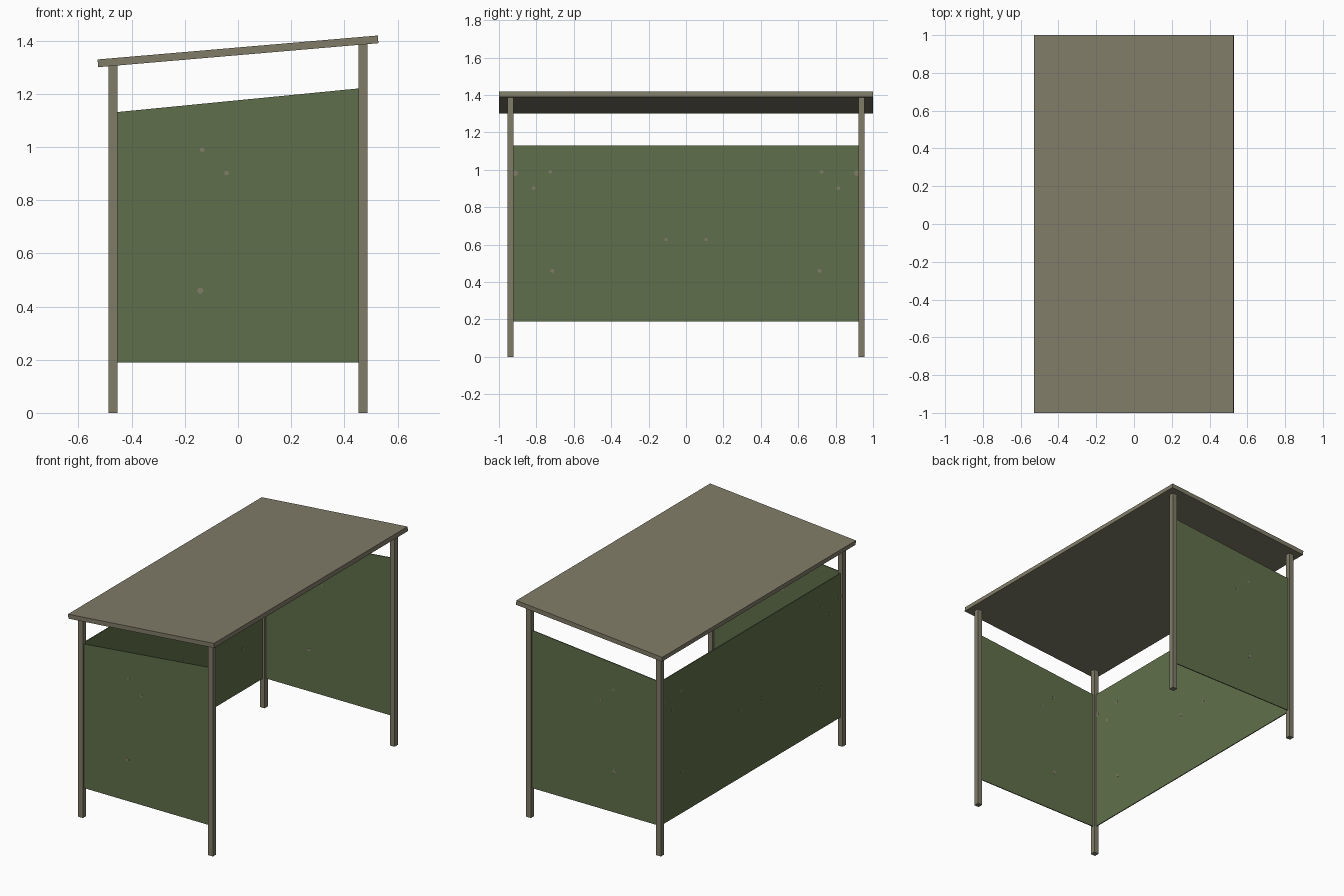
import bpy, bmesh, math

if "Cube" in bpy.data.objects:
    bpy.data.objects.remove(bpy.data.objects["Cube"])

def material(name, rgb):
    m = bpy.data.materials.new(name)
    m.diffuse_color = (*rgb, 1)
    m.use_nodes = True
    m.node_tree.nodes["Principled BSDF"].inputs["Base Color"].default_value = m.diffuse_color
    return m

WOOD = material("weathered tan", (0.218, 0.204, 0.140))
GREEN = material("olive green", (0.117, 0.159, 0.069))

SLOPE = 0.09 / 1.052
PX, PY, POST = 0.47, 0.938, 0.034   # post centres and width

def prism(name, pts, axis, lo, hi, mat):
    """Extrude a 2D outline; axis 'y' takes (x, z) points, axis 'x' takes (y, z)."""
    bm = bmesh.new()
    put = (lambda a, b, d: (a, d, b)) if axis == 'y' else (lambda a, b, d: (d, a, b))
    low = [bm.verts.new(put(a, b, lo)) for a, b in pts]
    high = [bm.verts.new(put(a, b, hi)) for a, b in pts]
    bm.faces.new(low)
    bm.faces.new(high[::-1])
    n = len(pts)
    for i in range(n):
        j = (i + 1) % n
        bm.faces.new((low[j], low[i], high[i], high[j]))
    bmesh.ops.recalc_face_normals(bm, faces=bm.faces)
    me = bpy.data.meshes.new(name)
    bm.to_mesh(me)
    bm.free()
    me.materials.append(mat)
    ob = bpy.data.objects.new(name, me)
    bpy.context.collection.objects.link(ob)
    return ob

def ring(a, b, r, n=8):
    return [(a + r * math.cos(2 * math.pi * i / n), b + r * math.sin(2 * math.pi * i / n)) for i in range(n)]

# sloped roof slab, ends square to the slope
c, s = math.cos(math.atan(SLOPE)), math.sin(math.atan(SLOPE))
outline = [(u * c - v * s, 1.36 + u * s + v * c)
           for u, v in ((-0.529, -0.0145), (0.529, -0.0145), (0.529, 0.0145), (-0.529, 0.0145))]
prism("roof", outline, 'y', -1, 1, WOOD)

# four posts, tops cut to meet the roof
def under_roof(x):
    return 1.346 + SLOPE * x

for sx, xn in ((-1, "left"), (1, "right")):
    for sy, yn in ((-1, "front"), (1, "back")):
        a, b = sx * PX - POST / 2, sx * PX + POST / 2
        prism(f"{yn}_{xn}_post", [(a, 0), (b, 0), (b, under_roof(b)), (a, under_roof(a))],
              'y', sy * PY - POST / 2, sy * PY + POST / 2, WOOD)

# end panels with sloped tops, and their small fixings
T = 0.003
for sy, yn in ((-1, "front"), (1, "back")):
    prism(f"{yn}_panel", [(-PX, 0.19), (PX, 0.19), (PX, 1.222), (-PX, 1.13)],
          'y', sy * PY - T, sy * PY + T, GREEN)
    for i, (x, z, r) in enumerate(((-0.135, 0.99, 0.009), (-0.043, 0.902, 0.009), (-0.142, 0.46, 0.012))):
        prism(f"{yn}_panel_fixing_{i}", ring(x, z, r), 'y', sy * PY - T - 0.001, sy * PY + T + 0.001, WOOD)

# long side panel and its mirrored fixings
prism("side_panel", [(-PY, 0.19), (PY, 0.19), (PY, 1.13), (-PY, 1.13)], 'x', -PX - T, -PX + T, GREEN)
for i, (y, z, r) in enumerate(((0.725, 0.99, 0.01), (0.815, 0.902, 0.01), (0.715, 0.46, 0.011),
                               (0.107, 0.627, 0.009), (0.914, 0.982, 0.016))):
    for sy in (-1, 1):
        prism(f"side_panel_fixing_{i}", ring(sy * y, z, r), 'x', -PX - T - 0.001, -PX + T + 0.001, WOOD)
